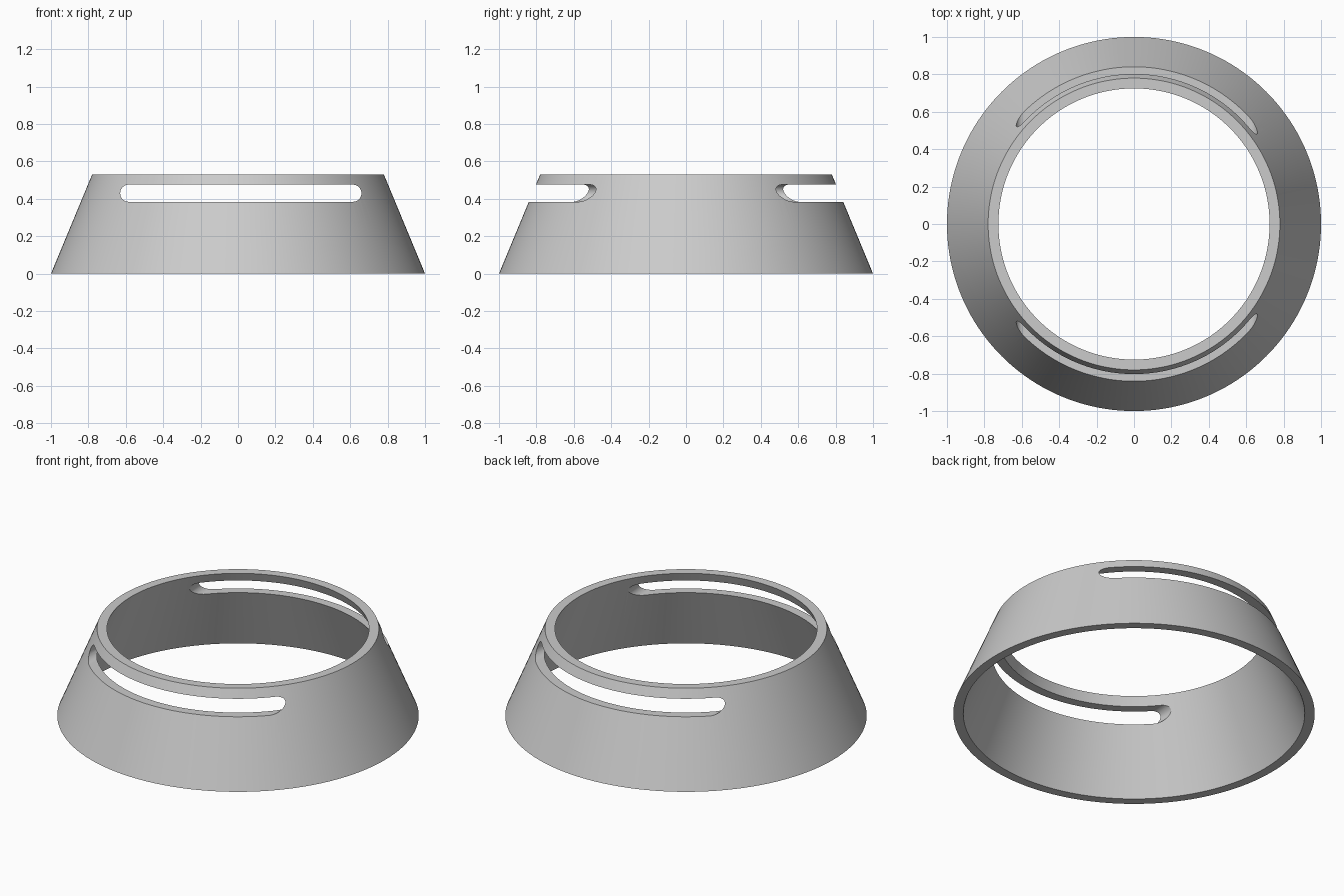
import bpy, bmesh, math

if "Cube" in bpy.data.objects:
    bpy.data.objects.remove(bpy.data.objects["Cube"])

SEG = 160
H = 0.53
WALL = 0.055


def outer(z):
    return 1.0 - 0.22 * z / H


# Wavy seam: (angle in degrees from +x, height), mirrored front to back
SEAM = [(0, 0.105), (40, 0.167), (85, 0.125), (131, 0.205), (180, 0.12)]


def seam(a):
    d = math.degrees(a) % 360
    d = min(d, 360 - d)
    for (a0, z0), (a1, z1) in zip(SEAM, SEAM[1:]):
        if d <= a1:
            t = (1 - math.cos(math.pi * (d - a0) / (a1 - a0))) / 2
            return z0 + (z1 - z0) * t
    return SEAM[-1][1]


def finish(name, bm):
    bmesh.ops.recalc_face_normals(bm, faces=bm.faces[:])
    me = bpy.data.meshes.new(name)
    bm.to_mesh(me)
    bm.free()
    ob = bpy.data.objects.new(name, me)
    bpy.context.collection.objects.link(ob)
    return ob


def cone_band(name, z_low, z_high):
    """Closed sloping ring between two heights given per angle."""
    bm = bmesh.new()
    rings = []
    for i in range(SEG):
        a = 2 * math.pi * i / SEG
        lo, hi = z_low(a), z_high(a)
        prof = [(outer(lo), lo), (outer(hi), hi),
                (outer(hi) - WALL, hi), (outer(lo) - WALL, lo)]
        rings.append([bm.verts.new((r * math.cos(a), r * math.sin(a), z)) for r, z in prof])
    for i in range(SEG):
        p, q = rings[i], rings[(i + 1) % SEG]
        for k in range(4):
            n = (k + 1) % 4
            bm.faces.new((p[k], q[k], q[n], p[n]))
    return finish(name, bm)


def smooth(ob):
    bpy.ops.object.select_all(action='DESELECT')
    ob.select_set(True)
    bpy.context.view_layer.objects.active = ob
    bpy.ops.object.shade_smooth_by_angle(angle=math.radians(30))


# Lower band and upper shell meet along the wavy seam
base = cone_band("base_band", lambda a: 0.0, seam)
shell = cone_band("upper_shell", seam, lambda a: H)

# Rounded slot cutter running straight through front and back
bm = bmesh.new()
r, half, cx, cz = 0.046, 0.645, 0.015, 0.43
outline = []
for side, start in ((1, -90), (-1, 90)):
    for i in range(17):
        t = math.radians(start + 180 * i / 16)
        outline.append((cx + side * (half - r) + r * math.cos(t), cz + r * math.sin(t)))
face = bm.faces.new([bm.verts.new((x, -1.2, z)) for x, z in outline])
ext = bmesh.ops.extrude_face_region(bm, geom=[face])
bmesh.ops.translate(bm, vec=(0, 2.4, 0),
                    verts=[v for v in ext["geom"] if isinstance(v, bmesh.types.BMVert)])
cutter = finish("slot_cutter", bm)
cutter.hide_render = True

# Cut both slots and bake the result
mod = shell.modifiers.new("slots", 'BOOLEAN')
mod.operation = 'DIFFERENCE'
mod.solver = 'EXACT'
mod.object = cutter
bpy.context.view_layer.objects.active = shell
shell.select_set(True)
bpy.ops.object.modifier_apply(modifier=mod.name)
bpy.data.objects.remove(cutter)

for ob in (base, shell):
    smooth(ob)
